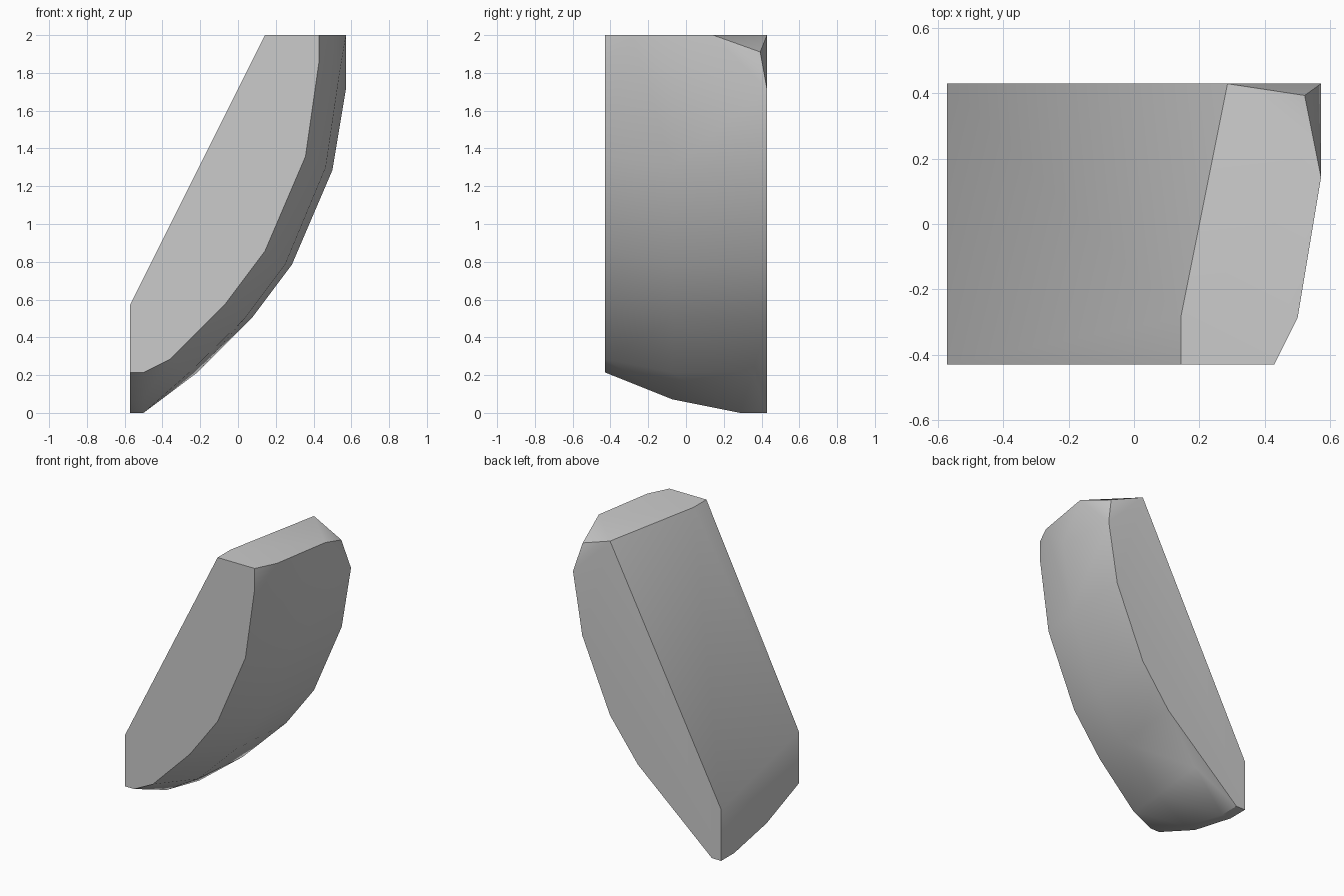
import bpy
import bmesh
import math

cube = bpy.data.objects.get("Cube")
if cube:
    bpy.data.objects.remove(cube, do_unlink=True)

# Single stone colour
stone = bpy.data.materials.new("stone_grey")
stone.use_nodes = True
colour = (0.6, 0.6, 0.6, 1)
stone.diffuse_color = colour
stone.node_tree.nodes["Principled BSDF"].inputs["Base Color"].default_value = colour

U = 1 / 14  # grid step of the sculpted block

# Cross-sections (x, z) in grid steps, keyed by depth y
sections = {
    -6: [(-8, 8), (2, 28), (6, 28), (6, 26), (5, 19), (2, 12),
         (-1, 8), (-5, 4), (-7, 3), (-8, 3)],
    -4: [(2, 28), (7, 28)],
    -1: [(7.5, 25), (6.5, 18.2), (3.5, 11), (0.5, 7), (-3.6, 3), (-7, 1), (-8, 1)],
    2: [(8, 28)],
    4: [(-7, 0), (-8, 0)],
    5: [(-3, 3)],
    5.5: [(7.3, 26.75)],
    6: [(-8, 5), (4, 28), (8, 24), (7, 18), (4, 11), (1, 7), (-7, 0), (-8, 0)],
}

# Wrap one faceted skin around the sections
bm = bmesh.new()
for y, outline in sections.items():
    for x, z in outline:
        bm.verts.new((x * U, y * U, z * U))
hull = bmesh.ops.convex_hull(bm, input=bm.verts)
loose = {v for v in hull["geom_interior"] + hull["geom_unused"]
         if isinstance(v, bmesh.types.BMVert)}
bmesh.ops.delete(bm, geom=list(loose), context="VERTS")
bmesh.ops.dissolve_limit(bm, angle_limit=math.radians(0.5),
                         verts=bm.verts, edges=bm.edges)
bmesh.ops.recalc_face_normals(bm, faces=bm.faces)

mesh = bpy.data.meshes.new("curved_stone_block")
bm.to_mesh(mesh)
bm.free()
mesh.materials.append(stone)
block = bpy.data.objects.new("curved_stone_block", mesh)
bpy.context.collection.objects.link(block)

# Soft shading over the bulge, crisp rims
bpy.ops.object.select_all(action="DESELECT")
block.select_set(True)
bpy.context.view_layer.objects.active = block
bpy.ops.object.shade_smooth_by_angle(angle=math.radians(35))
